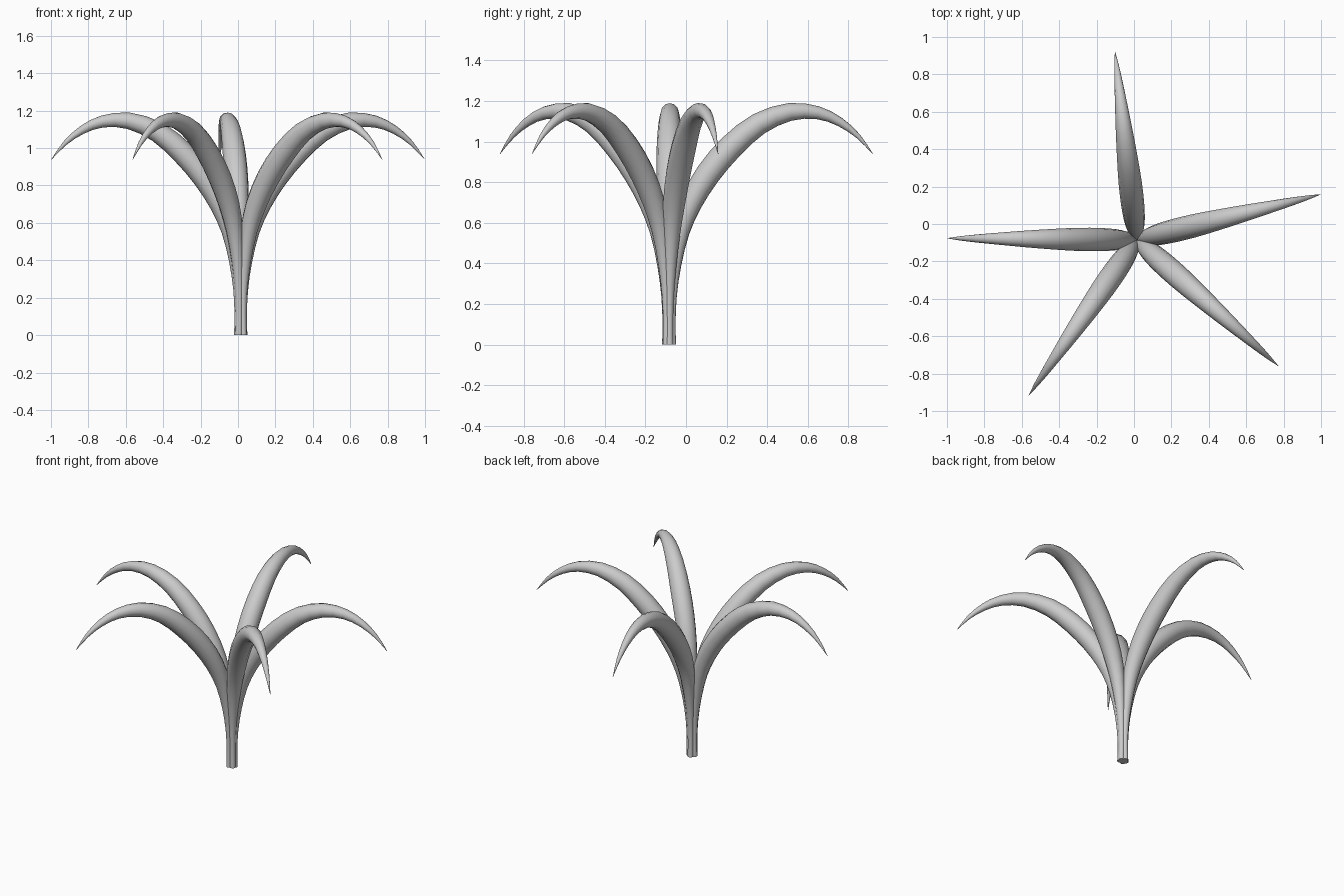
import bpy, bmesh, math
from mathutils import Vector

if "Cube" in bpy.data.objects:
    bpy.data.objects.remove(bpy.data.objects["Cube"])

CENTRE = Vector((0.015, -0.085, 0))
TIP_ANGLES = [13.9, 96.6, 179.5, 235.2, 318.3]
SIDES = 12

# Leaf midline: reach from stem, height, radius
KEYS = [Vector(p) for p in (
    (0.018, 0.0, 0.018), (0.016, 0.11, 0.018), (0.018, 0.24, 0.022),
    (0.030, 0.392, 0.032), (0.058, 0.555, 0.045), (0.110, 0.698, 0.056),
    (0.196, 0.842, 0.062), (0.310, 0.975, 0.062), (0.446, 1.087, 0.055),
    (0.600, 1.146, 0.044), (0.740, 1.142, 0.032), (0.850, 1.096, 0.022),
    (0.940, 1.026, 0.012), (1.012, 0.940, 0.001))]


def smooth_path(keys):
    """Insert a smooth midpoint between neighbouring keys."""
    pts = []
    for i in range(len(keys) - 1):
        a, b = keys[i], keys[i + 1]
        before = keys[i - 1] if i else 2 * a - b
        after = keys[i + 2] if i + 2 < len(keys) else 2 * b - a
        pts += [a, (9 * (a + b) - before - after) / 16]
    return pts + [keys[-1]]


PATH = smooth_path(KEYS)


def make_leaf(name, angle):
    out = Vector((math.cos(angle), math.sin(angle), 0))
    side = Vector((-out.y, out.x, 0))
    up = Vector((0, 0, 1))
    mid = [CENTRE + out * p[0] + up * p[1] for p in PATH]
    bm = bmesh.new()
    rings = []
    for i, (_, _, rad) in enumerate(PATH):
        tangent = (mid[min(i + 1, len(mid) - 1)] - mid[max(i - 1, 0)]).normalized()
        if i == 0:
            tangent = up
        normal = side.cross(tangent)
        rings.append([bm.verts.new(mid[i] + rad * (side * math.cos(a) + normal * math.sin(a)))
                      for a in (2 * math.pi * k / SIDES for k in range(SIDES))])
    for a, b in zip(rings, rings[1:]):
        for k in range(SIDES):
            n = (k + 1) % SIDES
            bm.faces.new((a[k], a[n], b[n], b[k]))
    # closed cut end and tip
    bm.faces.new(rings[0])
    bm.faces.new(rings[-1])
    bmesh.ops.recalc_face_normals(bm, faces=bm.faces)
    mesh = bpy.data.meshes.new(name)
    bm.to_mesh(mesh)
    bm.free()
    obj = bpy.data.objects.new(name, mesh)
    bpy.context.collection.objects.link(obj)
    bpy.ops.object.select_all(action='DESELECT')
    obj.select_set(True)
    bpy.context.view_layer.objects.active = obj
    bpy.ops.object.shade_smooth_by_angle(angle=math.radians(50))


# Five arching leaves bundled at the stem
for i, deg in enumerate(TIP_ANGLES):
    make_leaf(f"leaf_{i + 1}", math.radians(deg))
